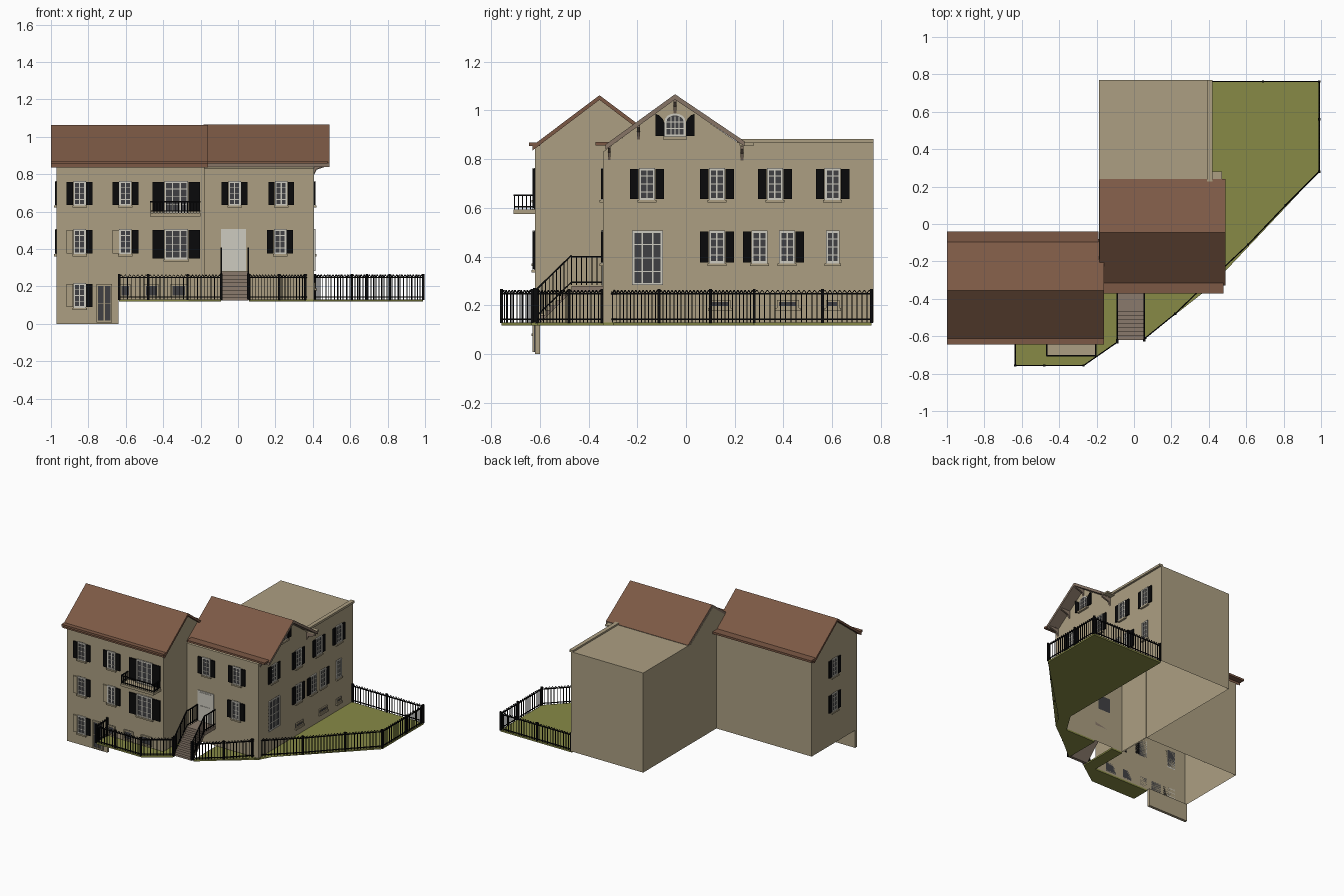
import bpy, bmesh, math
from mathutils import Vector, Matrix

if "Cube" in bpy.data.objects:
    bpy.data.objects.remove(bpy.data.objects["Cube"])


def colour(name, r, g, b):
    m = bpy.data.materials.new(name)
    lin = [((c / 255 + 0.055) / 1.055) ** 2.4 for c in (r, g, b)]
    m.diffuse_color = (*lin, 1)
    m.use_nodes = True
    m.node_tree.nodes["Principled BSDF"].inputs["Base Color"].default_value = m.diffuse_color
    return m


WALL = colour("beige_stucco", 172, 159, 130)
ROOF = colour("brown_roof", 124, 89, 69)
TRIM = colour("grey_brown_trim", 135, 117, 102)
GRASS = colour("grass_green", 135, 138, 70)
IRON = colour("black_paint", 10, 10, 11)
GLASS = colour("dark_glass", 64, 64, 67)
FRAME = colour("off_white_frame", 206, 203, 192)
STONE = colour("step_stone", 138, 122, 108)

parts = {}


def part(name, mat):
    if name not in parts:
        parts[name] = (bmesh.new(), [mat])
    return parts[name][0]


def box(name, mat, lo, hi):
    lo, hi = Vector(lo), Vector(hi)
    m = Matrix.Translation((lo + hi) / 2) @ Matrix.Diagonal((*[abs(c) for c in hi - lo], 1))
    bmesh.ops.create_cube(part(name, mat), size=1, matrix=m)


def beam(name, mat, a, b, w):
    a, b = Vector(a), Vector(b)
    d = b - a
    m = Matrix.Translation((a + b) / 2) @ d.to_track_quat('Z', 'Y').to_matrix().to_4x4()
    bmesh.ops.create_cube(part(name, mat), size=1, matrix=m @ Matrix.Diagonal((w, w, d.length, 1)))


def prism(name, mat, pts, axis, a, b):
    """Extrude a 2D outline along an axis."""
    bm = part(name, mat)
    to3 = {'x': lambda p, t: (t, p[0], p[1]), 'y': lambda p, t: (p[0], t, p[1]),
           'z': lambda p, t: (p[0], p[1], t)}[axis]
    va = [bm.verts.new(to3(p, a)) for p in pts]
    vb = [bm.verts.new(to3(p, b)) for p in pts]
    faces = [bm.faces.new(va), bm.faces.new(vb[::-1])]
    n = len(pts)
    for i in range(n):
        faces.append(bm.faces.new((va[i], vb[i], vb[(i + 1) % n], va[(i + 1) % n])))
    bmesh.ops.recalc_face_normals(bm, faces=faces)


# --- walls: two shells open at the bottom
prism("left_wing_walls", WALL, [(-.62, .13), (-.62, .845), (-.355, 1.045), (-.09, .845), (-.09, .13)],
      'x', -.97, -.18)
prism("right_wing_walls", WALL, [(-.34, .13), (-.34, .83), (-.045, 1.046), (.21, .87), (.77, .87), (.77, .13)],
      'x', -.187, .405)
for n in ("left_wing_walls", "right_wing_walls"):
    bm = parts[n][0]
    bmesh.ops.delete(bm, geom=[f for f in bm.faces if f.normal.z < -.9], context='FACES_ONLY')
box("lower_front_wall", WALL, (-.97, -.62, 0), (-.64, -.60, .13))

# --- roofs, gutters, cornice, gable brackets
prism("left_roof", ROOF, [(-.63, .855), (-.355, 1.062), (-.08, .855), (-.08, .835), (-.355, 1.043), (-.63, .835)],
      'x', -1, -.16)
box("left_roof", ROOF, (-1, -.645, .853), (-.16, -.60, .868))
box("left_roof", ROOF, (-1, -.11, .853), (-.19, -.04, .868))
prism("right_roof", ROOF, [(-.33, .86), (-.045, 1.066), (.24, .873), (.24, .852), (-.045, 1.044), (-.33, .838)],
      'x', -.185, .49)
parts["right_roof"][1].append(TRIM)
for f in parts["right_roof"][0].faces:
    f.material_index = 0 if f.normal.z > .3 else 1
box("right_gutter", ROOF, (-.16, -.372, .856), (.478, -.305, .87))
box("cornice", WALL, (.39, .21, .866), (.42, .77, .882))
box("eave_return", WALL, (.40, .22, .856), (.47, .28, .868))
for y in (-.315, -.195, -.045, .23):
    z = 1.046 - .7 * abs(y + .045)
    prism("gable_brackets", TRIM, [(.405, z - .06), (.405, z), (.475, z), (.475, z - .012), (.42, z - .03)],
          'y', y - .006, y + .006)

# --- wall facings: u along the wall, d outwards
FACING = {'left_front': lambda u, d: (u, -.62 - d), 'right_front': lambda u, d: (u, -.34 - d),
          'right': lambda u, d: (.405 + d, u), 'left': lambda u, d: (-.97 - d, u)}


def plate(name, mat, side, u0, u1, z0, z1, d):
    f = FACING[side]
    a, b = f(u0, 0), f(u1, d)
    box(name, mat, (min(a[0], b[0]), min(a[1], b[1]), z0), (max(a[0], b[0]), max(a[1], b[1]), z1))


def window(side, u, z0, z1, w=.066, cols=2, rows=4, shut="LR", sw=.034, sill=True, frame=FRAME):
    u0, u1, t = u - w / 2, u + w / 2, .009
    fn = "window_frames" if frame is FRAME else "plain_frames"
    plate("window_glass", GLASS, side, u0, u1, z0, z1, .003)
    for a, b, c, e in ((u0, u0 + t, z0, z1), (u1 - t, u1, z0, z1), (u0, u1, z0, z0 + t), (u0, u1, z1 - t, z1)):
        plate(fn, frame, side, a, b, c, e, .009)
    for i in range(1, cols):
        x = u0 + w * i / cols
        plate(fn, frame, side, x - .003, x + .003, z0, z1, .006)
    for i in range(1, rows):
        z = z0 + (z1 - z0) * i / rows
        plate(fn, frame, side, u0, u1, z - .002, z + .002, .006)
    if sill:
        plate("window_sills", WALL, side, u0 - .006, u1 + .006, z0 - .011, z0, .014)
    # capital letters are black shutters, lower case ones are beige
    for s in shut:
        a = u0 - sw - .002 if s in "Ll" else u1 + .002
        mat, nm = (IRON, "black_shutters") if s.isupper() else (WALL, "beige_shutters")
        plate(nm, mat, side, a, a + sw, z0 + .004, z1 - .004, .009)


TOP, MID = (.632, .763), (.372, .506)
# left wing front
window('left_front', -.847, *TOP)
window('left_front', -.602, *TOP)
window('left_front', -.847, *MID, shut="lR")
window('left_front', -.602, *MID, shut="lR")
window('left_front', -.847, .085, .217, shut="lR")
for z0, z1 in ((.595, .763), (.345, .506)):
    window('left_front', -.33, z0, z1, w=.126, cols=3, sw=.062)
window('left_front', -.715, .008, .212, w=.085, rows=2, shut="", sill=False, frame=WALL)
for u, w in ((-.603, .058), (-.462, .076), (-.317, .086)):
    window('left_front', u, .142, .212, w=w, cols=1, rows=1, shut="", sill=False, frame=WALL)
# left wing end
window('left', -.355, *TOP)
window('left', -.355, *MID)
# right wing front
window('right_front', -.018, *TOP)
window('right_front', .231, *TOP)
window('right_front', .225, *MID)
# right wing long side
for u in (-.16, .127, .365, .602):
    window('right', u, *TOP)
window('right', .127, *MID)
window('right', .302, *MID, shut="L")
window('right', .415, *MID, shut="R")
window('right', .602, *MID, w=.056, shut="")
window('right', -.158, .283, .506, w=.126, cols=3, rows=4, shut="", sill=False)
for u, w in ((.14, .086), (.418, .09), (.602, .056)):
    window('right', u, .188, .222, w=w, cols=1, rows=1, shut="", frame=WALL)

# --- entrance door: pale leaf with glazed top
plate("entrance_door", FRAME, 'right_front', -.09, .042, .282, .508, .006)
window('right_front', -.024, .39, .498, w=.1, cols=3, rows=3, shut="", sill=False)


# --- arched gable window with curved shutters
def arch(cy, r, z0, spring, k=1.0):
    return [(cy - r, z0)] + [(cy - r * math.cos(math.pi * i / 8), spring + k * r * math.sin(math.pi * i / 8))
                             for i in range(9)] + [(cy + r, z0)]


prism("gable_window_frame", FRAME, arch(-.045, .043, .892, .955, .75), 'x', .405, .409)
prism("gable_window_glass", GLASS, arch(-.045, .035, .90, .953, .75), 'x', .409, .412)
for y in (-.062, -.045, -.028):
    box("gable_window_bars", FRAME, (.409, y - .002, .90), (.415, y + .002, .975))
for z in (.925, .952):
    box("gable_window_bars", FRAME, (.409, -.08, z - .002), (.415, -.01, z + .002))
box("gable_window_sill", WALL, (.405, -.095, .88), (.42, .005, .892))
for s in (-1, 1):
    prism("gable_shutters", IRON, [(-.045 + s * a, z) for a, z in
          ((.044, .895), (.08, .895), (.08, .985), (.066, .98), (.052, .967), (.044, .95))], 'x', .405, .414)

# --- lawns
prism("right_lawn", GRASS, [(.06, -.61), (.22, -.48), (.99, .28), (.99, .762), (.405, .762), (.405, -.34),
                            (.06, -.34)], 'z', .118, .13)
prism("left_lawn", GRASS, [(-.635, -.62), (-.635, -.757), (-.265, -.757), (-.09, -.635), (-.09, -.34),
                           (-.18, -.34), (-.18, -.62)], 'z', .118, .13)

# --- entrance stairs: landing and thin stepped flight
N, prof = 7, [(-.34, .28), (-.47, .28)]
for i in range(N):
    z = .26 - .02 * i
    prof += [(-.47 - .0215 * i, z), (-.47 - .0215 * (i + 1), z)]
prof += [(-.6205, .125), (-.60, .125), (-.47, .255), (-.34, .255)]
prism("entrance_stairs", STONE, prof, 'x', -.093, .055)


# --- iron railings
def railing(name, a, b, h, step=.021, arches=False, w=.004):
    a, b = Vector(a), Vector(b)
    n = max(2, round((b - a).length / step))
    up = Vector((0, 0, h))
    lift = Vector((0, 0, .012))
    beam(name, IRON, a + lift, b + lift, w * 1.4)
    beam(name, IRON, a + up, b + up, w * 1.6)
    for i in range(n + 1):
        p, q = a.lerp(b, i / n), a.lerp(b, min(1, (i + 1) / n))
        beam(name, IRON, p, p + up, w)
        if arches and i < n:
            m = (p + q) / 2 + up + lift * 1.2
            beam(name, IRON, p + up, m, w * .8)
            beam(name, IRON, m, q + up, w * .8)


def fence(name, pts):
    for p, q in zip(pts, pts[1:]):
        railing(name, (*p, .13), (*q, .13), .118, arches=True)
    for p in pts:
        beam(name, IRON, (*p, .128), (*p, .266), .012)


fence("left_fence", [(-.635, -.63), (-.635, -.757), (-.48, -.757), (-.27, -.757), (-.09, -.632)])
fence("right_fence", [(.06, -.61), (.22, -.48), (.36, -.345), (.61, -.11), (.81, .10), (.99, .28),
                      (.99, .56), (.99, .762), (.69, .762), (.41, .762)])
for x in (-.09, .055):
    railing("stair_railing", (x, -.345, .283), (x, -.47, .283), .117)
    railing("stair_railing", (x, -.47, .283), (x, -.622, .135), .122)
    beam("stair_railing", IRON, (x, -.622, .13), (x, -.622, .27), .012)

# --- balcony
box("balcony_slab", WALL, (-.47, -.708, .574), (-.20, -.62, .592))
railing("balcony_railing", (-.466, -.704, .592), (-.204, -.704, .592), .06, .016)
for x in (-.466, -.204):
    railing("balcony_railing", (x, -.704, .592), (x, -.622, .592), .06, .016)

# --- turn every collected part into an object
for name, (bm, mats) in parts.items():
    me = bpy.data.meshes.new(name)
    bm.to_mesh(me)
    bm.free()
    for m in mats:
        me.materials.append(m)
    bpy.context.collection.objects.link(bpy.data.objects.new(name, me))
